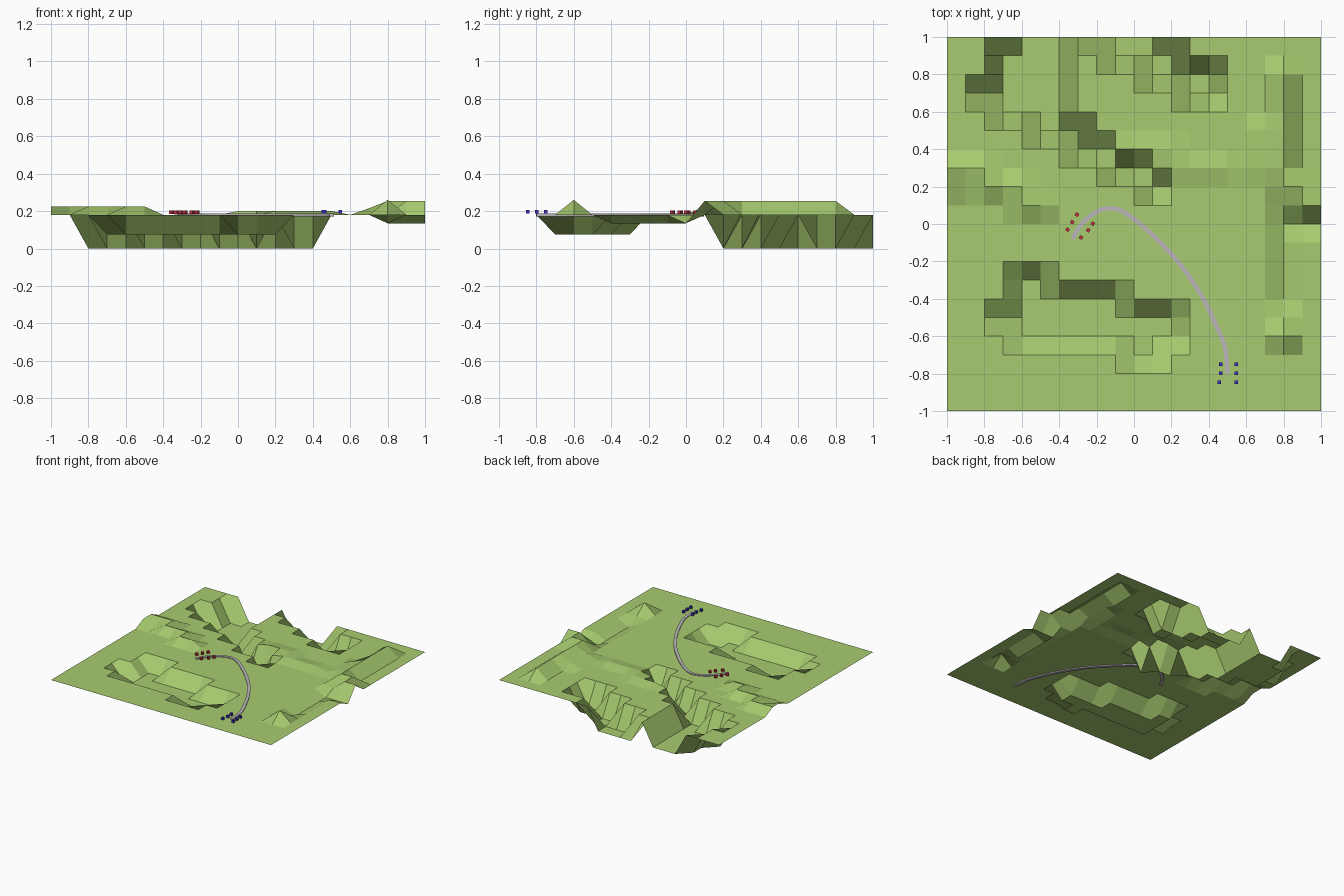
import bpy, bmesh, math
from mathutils import Vector, Matrix

if "Cube" in bpy.data.objects:
    bpy.data.objects.remove(bpy.data.objects["Cube"])

BASE = 0.18


def material(name, rgb):
    m = bpy.data.materials.new(name)
    m.diffuse_color = (*rgb, 1)
    m.use_nodes = True
    m.node_tree.nodes["Principled BSDF"].inputs["Base Color"].default_value = m.diffuse_color
    return m


def make_object(name, bm, mat):
    me = bpy.data.meshes.new(name)
    bm.to_mesh(me)
    bm.free()
    ob = bpy.data.objects.new(name, me)
    bpy.context.collection.objects.link(ob)
    me.materials.append(mat)
    return ob


# Terrain features: height, then runs of (row y, first x, last x), in tenths of a unit
features = [
    # deep lake with a stream running off diagonally
    (0.0, [(10, -6, -4), (9, -7, -4), (8, -7, -4), (7, -8, -4), (6, -7, -4),
           (5, -5, -3), (4, -3, -2), (3, -1, 0), (2, 1, 1)]),
    # second deep basin at the back
    (0.0, [(10, -2, 1), (9, -1, 2), (8, 1, 4), (7, 3, 4)]),
    # shallow front pond
    (0.075, [(-3, -6, -5), (-4, -6, -1), (-5, -7, 2), (-6, -6, 2), (-7, 0, 1)]),
    # creek on the right
    (0.135, [(-4, 8, 8), (-3, 8, 8), (-2, 8, 8), (-1, 8, 8), (0, 8, 10)]),
    # low ridge on the left
    (0.225, [(3, -10, -8), (2, -10, -10), (2, -8, -6), (1, -6, -5)]),
    # faint rise in the middle
    (0.2, [(4, 0, 2), (3, 2, 5)]),
    # ridge on the right, its shoulder, and a lone mound
    (0.255, [(8, 8, 8), (7, 8, 8), (6, 8, 8), (5, 8, 8), (4, 8, 8),
             (3, 8, 8), (2, 8, 9), (1, 9, 10)]),
    (0.215, [(5, 7, 7), (4, 7, 7), (3, 7, 7)]),
    (0.26, [(-6, 8, 8)]),
]
height = {}
for z, runs in features:
    for y, x0, x1 in runs:
        for x in range(x0, x1 + 1):
            height[x, y] = z

# Terrain sheet
bm = bmesh.new()
grid = {(x, y): bm.verts.new((x / 10, y / 10, height.get((x, y), BASE)))
        for y in range(-10, 11) for x in range(-10, 11)}
for y in range(-10, 10):
    for x in range(-10, 10):
        bm.faces.new([grid[x, y], grid[x + 1, y], grid[x + 1, y + 1], grid[x, y + 1]])
make_object("terrain", bm, material("grass", (0.39, 0.6, 0.16)))

# Road: rectangular section swept along a smooth path
path = [(-.33, -.08), (-.28, .0), (-.2, .065), (-.12, .085), (-.04, .055), (.1, -.06),
        (.25, -.22), (.37, -.4), (.46, -.59), (.49, -.68), (.5, -.8)]
pts = [Vector(p) for p in path]
pts = [2 * pts[0] - pts[1]] + pts + [2 * pts[-1] - pts[-2]]
line = []
for a, b, c, d in zip(pts, pts[1:], pts[2:], pts[3:]):
    for i in range(6):
        t = i / 6
        line.append(0.5 * (2 * b + (c - a) * t + (2 * a - 5 * b + 4 * c - d) * t * t
                           + (3 * b - a - 3 * c + d) * t ** 3))
line.append(pts[-2])
bm = bmesh.new()
rings = []
for i, p in enumerate(line):
    tan = (line[min(i + 1, len(line) - 1)] - line[max(i - 1, 0)]).normalized()
    side = Vector((-tan.y, tan.x)) * 0.012
    rings.append([bm.verts.new((*(p + side * s), z))
                  for s, z in ((1, .171), (-1, .171), (-1, .186), (1, .186))])
for r, s in zip(rings, rings[1:]):
    for k in range(4):
        bm.faces.new([r[k], r[(k + 1) % 4], s[(k + 1) % 4], s[k]])
bm.faces.new(rings[0])
bm.faces.new(rings[-1])
bmesh.ops.recalc_face_normals(bm, faces=bm.faces)
make_object("road", bm, material("stone", (0.5, 0.47, 0.5)))


# Marker cubes at the two ends of the road
def markers(name, spots, turn, z, mat):
    bm = bmesh.new()
    for x, y in spots:
        m = Matrix.Translation((x, y, z)) @ Matrix.Rotation(math.radians(turn), 4, 'Z')
        bmesh.ops.create_cube(bm, size=0.019, matrix=m)
    make_object(name, bm, mat)


markers("red_markers", [(-.305, .05), (-.33, .01), (-.355, -.03),
                        (-.22, .002), (-.245, -.033), (-.283, -.072)],
        -33, 0.195, material("red", (0.6, 0.03, 0.05)))
markers("blue_markers", [(.465, -.75), (.465, -.797), (.455, -.845),
                         (.547, -.75), (.547, -.797), (.547, -.845)],
        0, 0.196, material("blue", (0.05, 0.03, 0.6)))
